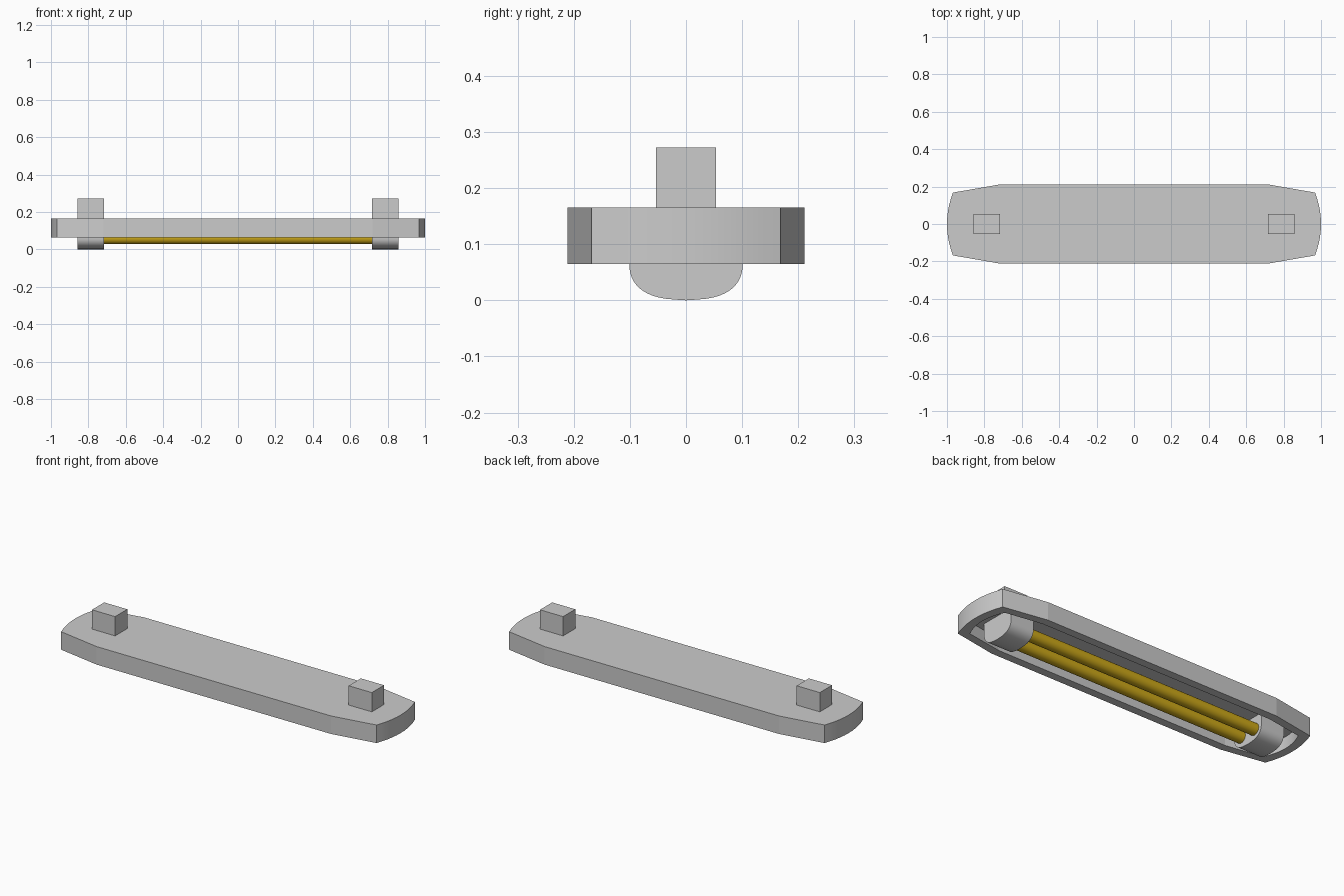
import bpy, bmesh, math
from mathutils import Matrix

if "Cube" in bpy.data.objects:
    bpy.data.objects.remove(bpy.data.objects["Cube"])


def finish(name, bm):
    bmesh.ops.recalc_face_normals(bm, faces=bm.faces)
    mesh = bpy.data.meshes.new(name)
    bm.to_mesh(mesh)
    bm.free()
    ob = bpy.data.objects.new(name, mesh)
    bpy.context.collection.objects.link(ob)
    return ob


def smooth(ob, angle=30):
    bpy.ops.object.select_all(action='DESELECT')
    ob.select_set(True)
    bpy.context.view_layer.objects.active = ob
    bpy.ops.object.shade_smooth_by_angle(angle=math.radians(angle))


def outline(inset):
    # Tapered plan with a gently bowed end, mirrored to all four quarters
    end = [(1.0 - 0.032 * (t / 5) ** 2 - inset, (0.168 - inset * 0.8) * t / 5) for t in range(6)]
    q = end + [(0.72 - inset * 0.15, 0.211 - inset)]
    right = [(x, -y) for x, y in reversed(q[1:])] + q
    return right + [(-x, -y) for x, y in right]


# Housing: tray open underneath, with a rim around the recess
TOP, BOTTOM, CEILING = 0.165, 0.065, 0.13
bm = bmesh.new()
rings = [[bm.verts.new((x, y, z)) for x, y in outline(i)]
         for i, z in ((0, TOP), (0, BOTTOM), (0.045, BOTTOM), (0.045, CEILING))]
for a, b in zip(rings, rings[1:]):
    for i in range(len(a)):
        j = (i + 1) % len(a)
        bm.faces.new((a[i], a[j], b[j], b[i]))
bm.faces.new(rings[0])
bm.faces.new(rings[-1])
smooth(finish("housing", bm), 8)

# Lamp material
amber = bpy.data.materials.new("amber")
amber.diffuse_color = (0.62, 0.40, 0.01, 1)
amber.use_nodes = True
amber.node_tree.nodes["Principled BSDF"].inputs["Base Color"].default_value = amber.diffuse_color

# Rounded socket section, (y, z), reaching up to the recess ceiling
half = [(0.101, CEILING)] + [
    (0.101 * math.cos(a) ** 0.75, 0.066 - 0.065 * math.sin(a) ** 0.85)
    for a in [math.pi / 2 * k / 12 for k in range(12)]]
section = half + [(0, 0)] + [(-y, z) for y, z in reversed(half)]

for side, label in ((-1, "left"), (1, "right")):
    # Lamp socket
    bm = bmesh.new()
    face = bm.faces.new([bm.verts.new((side * 0.788 - 0.071, y, z)) for y, z in section])
    ext = bmesh.ops.extrude_face_region(bm, geom=[face], use_keep_orig=True)
    bmesh.ops.translate(bm, vec=(0.142, 0, 0),
                        verts=[v for v in ext["geom"] if isinstance(v, bmesh.types.BMVert)])
    smooth(finish(label + "_socket", bm))

    # Mounting post
    bm = bmesh.new()
    bmesh.ops.create_cube(bm, size=1, matrix=Matrix.Translation((side * 0.788, 0, 0.2185))
                          @ Matrix.Diagonal((0.142, 0.107, 0.107, 1)))
    finish(label + "_mounting_post", bm)

for side, label in ((-1, "front"), (1, "back")):
    # Tube lamp
    bm = bmesh.new()
    bmesh.ops.create_cone(bm, cap_ends=True, segments=32, radius1=0.032, radius2=0.032, depth=1.46,
                          matrix=Matrix.Translation((0, side * 0.05, 0.06))
                          @ Matrix.Rotation(math.pi / 2, 4, 'Y'))
    tube = finish(label + "_tube_lamp", bm)
    tube.data.materials.append(amber)
    smooth(tube)
